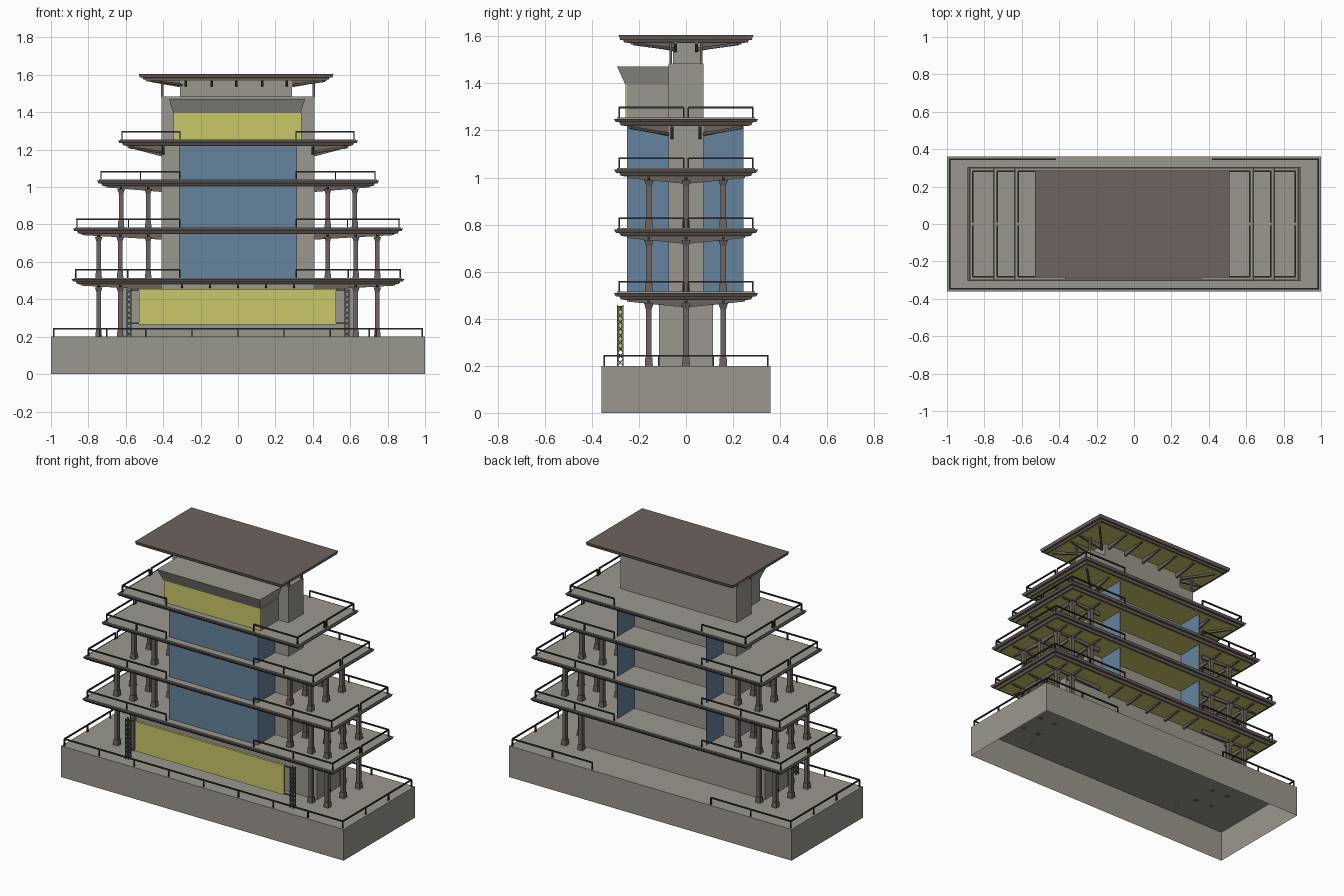
import bpy, bmesh
from mathutils import Vector, Matrix

if "Cube" in bpy.data.objects:
    bpy.data.objects.remove(bpy.data.objects["Cube"])


def material(name, rgb):
    m = bpy.data.materials.new(name)
    m.diffuse_color = (*rgb, 1)
    m.use_nodes = True
    m.node_tree.nodes["Principled BSDF"].inputs["Base Color"].default_value = m.diffuse_color
    return m


STONE = material("stone", (0.33, 0.31, 0.275))
BROWN = material("brown", (0.15, 0.125, 0.115))
DARK = material("dark_metal", (0.035, 0.037, 0.035))
STEEL = material("steel", (0.10, 0.13, 0.13))
BLUE = material("blue_glass", (0.13, 0.23, 0.34))
YELLOW = material("yellow", (0.59, 0.57, 0.14))


def finish(bm, name, mat):
    bmesh.ops.recalc_face_normals(bm, faces=bm.faces)
    me = bpy.data.meshes.new(name)
    bm.to_mesh(me)
    bm.free()
    me.materials.append(mat)
    ob = bpy.data.objects.new(name, me)
    bpy.context.collection.objects.link(ob)
    return ob


def frustum(bm, lo, hi, z0, z1):
    """Solid between two rectangles (x0, x1, y0, y1) at heights z0 and z1."""
    rings = []
    for (x0, x1, y0, y1), z in ((lo, z0), (hi, z1)):
        rings.append([bm.verts.new(p) for p in
                      ((x0, y0, z), (x1, y0, z), (x1, y1, z), (x0, y1, z))])
    a, b = rings
    bm.faces.new(a[::-1])
    bm.faces.new(b)
    for i in range(4):
        j = (i + 1) % 4
        bm.faces.new((a[i], a[j], b[j], b[i]))


def add_box(bm, x0, x1, y0, y1, z0, z1):
    frustum(bm, (x0, x1, y0, y1), (x0, x1, y0, y1), z0, z1)


def box(name, mat, *dims):
    bm = bmesh.new()
    add_box(bm, *dims)
    return finish(bm, name, mat)


def bar(bm, a, b, t):
    """Square bar from a to b."""
    a, b = Vector(a), Vector(b)
    d = b - a
    m = Matrix.Translation((a + b) / 2) @ d.to_track_quat('Z', 'Y').to_matrix().to_4x4()
    bmesh.ops.create_cube(bm, size=1, matrix=m @ Matrix.Diagonal((t, t, d.length, 1)))


def bracket(bm, axis, pos, inner, outer, z, depth, t=0.012):
    """Tapered beam hanging below z, deep at inner and thin at outer."""
    prof = ((inner, z), (outer, z), (outer, z - 0.006), (inner, z - depth))
    sides = []
    for s in (-t / 2, t / 2):
        sides.append([bm.verts.new((u, pos + s, w) if axis == 'x' else (pos + s, u, w))
                      for u, w in prof])
    a, b = sides
    bm.faces.new(a)
    bm.faces.new(b[::-1])
    for i in range(4):
        j = (i + 1) % 4
        bm.faces.new((a[i], a[j], b[j], b[i]))


def rail(bm, pts, z, h, step):
    """Handrail with posts along a path of (x, y) points."""
    for p, q in zip(pts, pts[1:]):
        p, q = Vector(p), Vector(q)
        n = max(1, round((q - p).length / step))
        bar(bm, (*p, z + h), (*q, z + h), 0.008)
        for i in range(n + 1):
            c = p.lerp(q, i / n)
            bar(bm, (*c, z), (*c, z + h), 0.007)


# Base: box open underneath
base = box("base", STONE, -1, 1, -0.36, 0.36, 0, 0.2)
bm = bmesh.new()
bm.from_mesh(base.data)
bmesh.ops.delete(bm, geom=[f for f in bm.faces if f.calc_center_median().z < 0.01],
                 context='FACES_ONLY')
bm.to_mesh(base.data)
bm.free()

# Central core
box("ground_floor_core", STONE, -0.64, 0.64, -0.115, 0.115, 0.2, 0.485)
box("core", STONE, -0.41, 0.41, -0.075, 0.075, 0.48, 1.485)
box("core_top", STONE, -0.31, 0.29, -0.055, 0.07, 1.485, 1.575)

# Blue glass: closed bay in front, fins behind
box("front_glass_bay", BLUE, -0.315, 0.315, -0.25, -0.075, 0.5, 1.225)
for s in (-1, 1):
    box("rear_glass_fin", BLUE, s * 0.315 - 0.003, s * 0.315 + 0.003, 0.075, 0.245, 0.5, 1.225)

# Floors: (top height, half length, column x positions below, previous floor top)
FLOORS = ((0.515, 0.89, (0.63, 0.745), 0.2),
          (0.785, 0.883, (0.48, 0.63, 0.745), 0.515),
          (1.04, 0.754, (0.48, 0.625), 0.785),
          (1.255, 0.642, (), 1.04))
for n, (z, hx, cols, below) in enumerate(FLOORS, 1):
    hy = 0.306
    box(f"floor_{n}", STONE, -hx + .012, hx - .012, -hy + .012, hy - .012, z - 0.012, z)
    bm = bmesh.new()
    frustum(bm, (-hx + .008, hx - .008, -hy + .008, hy - .008), (-hx, hx, -hy, hy), z - .02, z - .006)
    frustum(bm, (-hx + .03, hx - .03, -hy + .03, hy - .03),
            (-hx + .022, hx - .022, -hy + .022, hy - .022), z - .034, z - .02)
    finish(bm, f"floor_edge_{n}", BROWN)
    box(f"soffit_{n}", YELLOW, -hx + .04, hx - .04, -hy + .04, hy - .04, z - .036, z - .03)

    # Columns with foot and capital, and tapered brackets
    bm = bmesh.new()
    u = z - 0.036
    for s in (-1, 1):
        for cx in cols:
            x = s * cx
            for y in (-0.158, 0, 0.158):
                add_box(bm, x - .012, x + .012, y - .012, y + .012, below, u)
                frustum(bm, (x - .017, x + .017, y - .017, y + .017),
                        (x - .015, x + .015, y - .015, y + .015), below, below + .035)
                frustum(bm, (x - .012, x + .012, y - .012, y + .012),
                        (x - .02, x + .02, y - .02, y + .02), u - .04, u - .015)
            for t in (-1, 1):
                bracket(bm, 'y', x, t * 0.01, t * 0.25, u, 0.03)
        for y in (-0.158, 0, 0.158) if cols else (-0.06, 0.06):
            bracket(bm, 'x', y, s * 0.41, s * (hx - 0.05), u, 0.03 if cols else 0.055)
        for x in (-0.3, -0.15, 0, 0.15, 0.3):
            if n == 1:
                bracket(bm, 'y', x, s * 0.115, s * 0.25, u, 0.02)
        if not cols:
            for x in (-0.4, 0.4):
                bracket(bm, 'y', x, s * 0.075, s * 0.24, u, 0.045)
                bar(bm, (x, s * 0.07, u - 0.035), (x * 1.45, s * 0.24, u - 0.006), 0.012)
    finish(bm, f"columns_{n}", BROWN)

    # Railing around each end
    bm = bmesh.new()
    for s in (-1, 1):
        for t in (-1, 1):
            rail(bm, ((s * 0.31, t * 0.283), (s * (hx - .022), t * 0.283),
                      (s * (hx - .022), t * 0.01)), z, 0.042, 0.28)
    finish(bm, f"railing_{n}", DARK)

# Base railing: full front and sides, short returns at the back
bm = bmesh.new()
rail(bm, ((-0.42, 0.347), (-0.985, 0.347), (-0.985, -0.347), (0.985, -0.347),
          (0.985, 0.347), (0.42, 0.347)), 0.2, 0.043, 0.246)
finish(bm, "base_railing", DARK)

# Ground level screen held by two lattice masts
box("screen", YELLOW, -0.53, 0.525, -0.287, -0.272, 0.265, 0.455)
bm = bmesh.new()
for s in (-1, 1):
    for z in (0.272, 0.448):
        bar(bm, (s * 0.52, -0.278, z), (s * 0.575, -0.278, z), 0.008)
    xs, ys = (s * 0.572, s * 0.594), (-0.29, -0.267)
    corners = [(xs[0], ys[0]), (xs[1], ys[0]), (xs[1], ys[1]), (xs[0], ys[1])]
    for i, p in enumerate(corners):
        q = corners[(i + 1) % 4]
        bar(bm, (*p, 0.2), (*p, 0.457), 0.005)
        for k in range(9):
            z = 0.2 + k * 0.0285
            bar(bm, (*p, z), (*q, z + 0.0285), 0.0035)
            bar(bm, (*q, z), (*p, z + 0.0285), 0.0035)
finish(bm, "lattice_masts", STEEL)

# Penthouse with yellow front and flared canopy
box("penthouse", STONE, -0.345, 0.34, -0.25, -0.07, 1.25, 1.395)
box("penthouse_front", YELLOW, -0.345, 0.34, -0.256, -0.25, 1.255, 1.395)
bm = bmesh.new()
frustum(bm, (-0.345, 0.335, -0.258, -0.07), (-0.37, 0.36, -0.293, -0.07), 1.395, 1.472)
finish(bm, "flared_canopy", STONE)

# Roof with soffit, brackets and posts
bm = bmesh.new()
frustum(bm, (-.525, .505, -.28, .28), (-.53, .51, -.286, .286), 1.585, 1.605)
frustum(bm, (-.505, .485, -.262, .262), (-.51, .49, -.268, .268), 1.574, 1.585)
finish(bm, "roof", BROWN)
box("roof_soffit", YELLOW, -0.495, 0.475, -0.25, 0.25, 1.571, 1.576)
bm = bmesh.new()
for t in (-1, 1):
    for x in (-0.28, -0.14, -0.01, 0.13, 0.26):
        bracket(bm, 'y', x, t * 0.05, t * 0.235, 1.572, 0.035)
    for s in (-1, 1):
        bracket(bm, 'x', t * 0.045, -0.01 + s * 0.29, -0.01 + s * 0.48, 1.572, 0.04)
        bar(bm, (s * 0.3, t * 0.05, 1.545), (s * 0.46, t * 0.22, 1.568), 0.012)
        bar(bm, (s * 0.405, t * 0.065, 1.48), (s * 0.405, t * 0.065, 1.573), 0.012)
finish(bm, "roof_brackets", BROWN)
